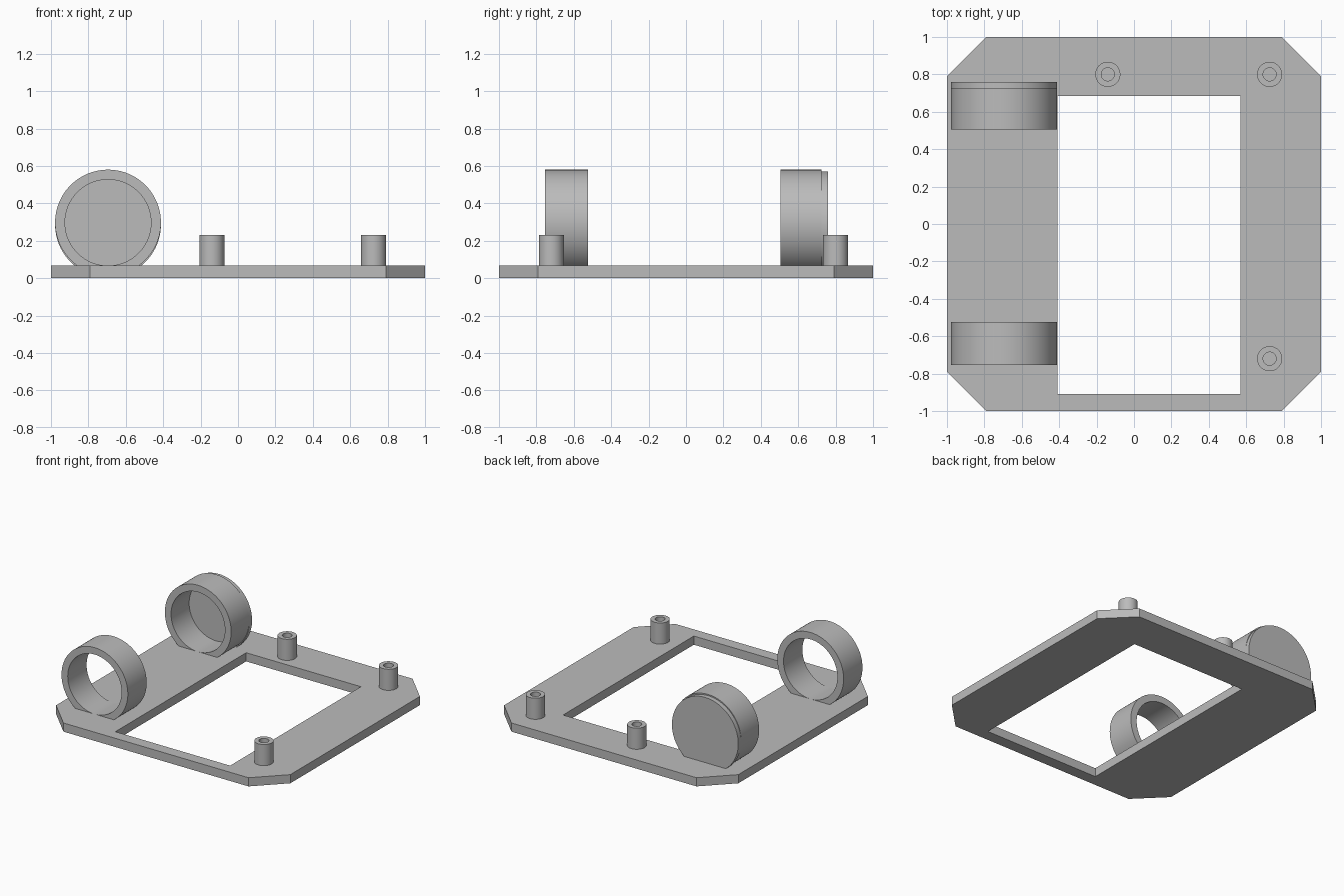
import bpy, bmesh, math
from mathutils import Matrix, Vector

cube = bpy.data.objects.get("Cube")
if cube:
    bpy.data.objects.remove(cube, do_unlink=True)

grey = bpy.data.materials.new("plain grey")
grey.use_nodes = True
COLOUR = (0.5, 0.5, 0.5, 1)
grey.diffuse_color = COLOUR
grey.node_tree.nodes["Principled BSDF"].inputs["Base Color"].default_value = COLOUR

PLATE_TOP = 0.067


def finish(name, bm, smooth=False):
    """Turn a bmesh into a grey object."""
    bmesh.ops.recalc_face_normals(bm, faces=bm.faces)
    mesh = bpy.data.meshes.new(name)
    bm.to_mesh(mesh)
    bm.free()
    mesh.materials.append(grey)
    obj = bpy.data.objects.new(name, mesh)
    bpy.context.collection.objects.link(obj)
    if smooth:
        bpy.ops.object.select_all(action="DESELECT")
        obj.select_set(True)
        bpy.context.view_layer.objects.active = obj
        bpy.ops.object.shade_smooth_by_angle(angle=math.radians(30))
    return obj


def lathe(name, profile, position, axis="Z", sides=64):
    """Revolve a closed (radius, height) profile; axis Y lays it along +y."""
    bm = bmesh.new()
    turn = Matrix.Rotation(-math.pi / 2, 4, "X") if axis == "Y" else Matrix()
    place = Matrix.Translation(position) @ turn
    rings = []
    for i in range(sides):
        a = math.tau * i / sides
        rings.append([bm.verts.new(place @ Vector((r * math.cos(a), r * math.sin(a), h)))
                      for r, h in profile])
    count = len(profile)
    for i in range(sides):
        here, there = rings[i], rings[(i + 1) % sides]
        for j in range(count):
            k = (j + 1) % count
            bm.faces.new((here[j], there[j], there[k], here[k]))
    return finish(name, bm, smooth=True)


def tube(name, outer, inner, length, position, axis="Z", sides=64):
    profile = [(inner, 0), (outer, 0), (outer, length), (inner, length)]
    return lathe(name, profile, position, axis, sides)


# Base plate: chamfered square outline with an off-centre rectangular window
C = 0.79
outline = [(-C, -1), (C, -1), (1, -C), (1, C), (C, 1), (-C, 1), (-1, C), (-1, -C)]
window = [(-0.41, -0.91), (0.57, -0.91), (0.57, 0.685), (-0.41, 0.685)]
bm = bmesh.new()
for loop in (outline, window):
    verts = [bm.verts.new((x, y, 0)) for x, y in loop]
    for a, b in zip(verts, verts[1:] + verts[:1]):
        bm.edges.new((a, b))
bmesh.ops.triangle_fill(bm, edges=bm.edges[:], use_beauty=True)
top = bmesh.ops.extrude_face_region(bm, geom=bm.faces[:], use_keep_orig=True)
bmesh.ops.translate(bm, vec=(0, 0, PLATE_TOP),
                    verts=[g for g in top["geom"] if isinstance(g, bmesh.types.BMVert)])
finish("base_plate", bm)

# Two upright holder rings, partly sunk into the plate
RING_X, RING_Z, RING_R, BORE = -0.695, 0.297, 0.283, 0.23
tube("front_ring", RING_R, BORE, 0.23, (RING_X, -0.755, RING_Z), "Y", 96)
tube("back_ring", RING_R, BORE, 0.22, (RING_X, 0.505, RING_Z), "Y", 96)

# Closing disc behind the back ring, set slightly lower
bm = bmesh.new()
bmesh.ops.create_cone(bm, cap_ends=True, segments=96, radius1=RING_R, radius2=RING_R,
                      depth=0.035,
                      matrix=Matrix.Translation((RING_X, 0.7425, RING_Z - 0.01))
                      @ Matrix.Rotation(math.pi / 2, 4, "X"))
finish("back_ring_cap", bm, smooth=True)

# Hollow mounting posts
posts = {"back_right_post": (-0.14, 0.8), "back_left_post": (0.725, 0.8),
         "front_left_post": (0.725, -0.72)}
for name, (x, y) in posts.items():
    tube(name, 0.067, 0.035, 0.23 - PLATE_TOP + 0.01, (x, y, PLATE_TOP - 0.01), sides=48)
